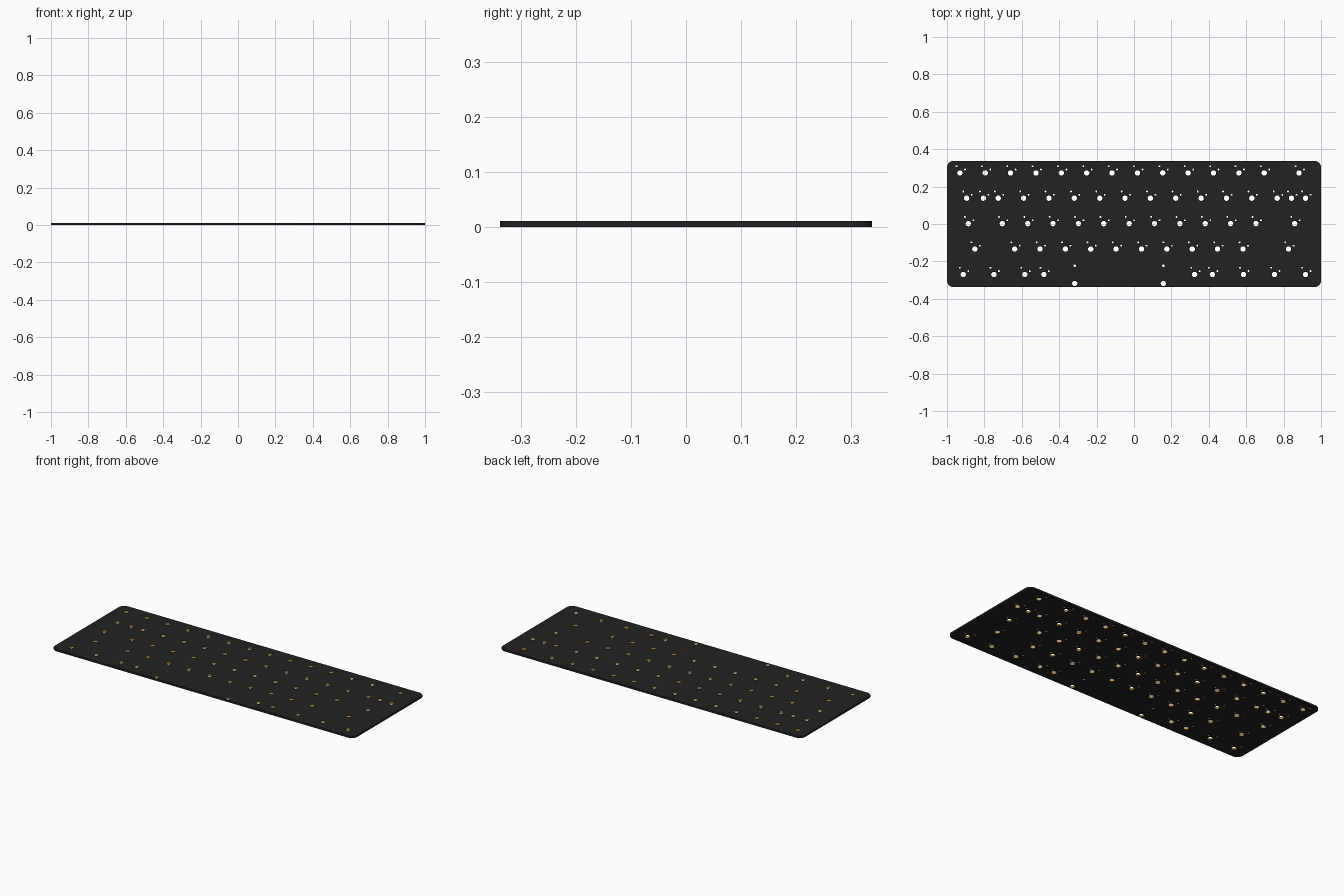
import bpy, bmesh, math

if "Cube" in bpy.data.objects:
    bpy.data.objects.remove(bpy.data.objects["Cube"])

PITCH = 0.1356
THICK = 0.0112
HX, HY, CORNER = 1.0, 0.338, 0.036


def material(name, rgb):
    m = bpy.data.materials.new(name)
    m.diffuse_color = (*rgb, 1)
    m.use_nodes = True
    m.node_tree.nodes["Principled BSDF"].inputs["Base Color"].default_value = m.diffuse_color
    return m


def run(start, count):
    return [start + i * PITCH for i in range(count)]


curve = bpy.data.curves.new("circuit_board", 'CURVE')
curve.dimensions = '2D'
curve.fill_mode = 'BOTH'
curve.extrude = THICK / 2


def outline(points):
    s = curve.splines.new('POLY')
    s.points.add(len(points) - 1)
    for p, (x, y) in zip(s.points, points):
        p.co = (x, y, 0, 1)
    s.use_cyclic_u = True


def hole(x, y, r, n):
    outline([(x + r * math.cos(2 * math.pi * i / n),
              y + r * math.sin(2 * math.pi * i / n)) for i in range(n)])


# rounded board outline
edge = []
for k, (sx, sy) in enumerate([(1, 1), (-1, 1), (-1, -1), (1, -1)]):
    for i in range(9):
        a = math.pi / 2 * (k + i / 8)
        edge.append((sx * (HX - CORNER) + CORNER * math.cos(a),
                     sy * (HY - CORNER) + CORNER * math.sin(a)))
outline(edge)

# switch holes, row by row from the back
rows = {
    0.273: run(-0.931, 13) + [0.882],
    0.138: [-0.895, -0.805] + run(-0.726, 12) + [0.842, 0.917],
    0.002: [-0.886] + run(-0.704, 11) + [0.859],
    -0.134: [-0.851] + run(-0.638, 10) + [0.826],
    -0.270: [-0.913, -0.749, -0.584, -0.482, 0.324, 0.419, 0.585, 0.751, 0.917],
}
for y, xs in rows.items():
    for x in xs:
        hole(x, y, 0.0144, 24)
        hole(x - 0.018, y + 0.036, 0.0052, 12)
        hole(x + 0.027, y + 0.018, 0.0052, 12)

# stabiliser holes for the long key
for x in (-0.317, 0.157):
    hole(x, -0.318, 0.0142, 24)
    hole(x, -0.223, 0.0075, 16)

board = bpy.data.objects.new("circuit_board", curve)
bpy.context.collection.objects.link(board)
board.location.z = THICK / 2
bpy.context.view_layer.objects.active = board
board.select_set(True)
bpy.ops.object.convert(target='MESH')
board = bpy.context.object

mesh = board.data
mesh.materials.clear()
mesh.materials.append(material("black board", (0.016, 0.016, 0.016)))
mesh.materials.append(material("gold plating", (0.65, 0.36, 0.09)))

# plated hole walls are the upright faces away from the outer edge
bm = bmesh.new()
bm.from_mesh(mesh)
bmesh.ops.remove_doubles(bm, verts=bm.verts, dist=1e-5)
bmesh.ops.recalc_face_normals(bm, faces=bm.faces)
for f in bm.faces:
    c = f.calc_center_median()
    upright = abs(f.normal.z) < 0.5
    outward = f.normal.x * c.x + f.normal.y * c.y > 0
    on_rim = (abs(c.x) > HX - 0.002 or abs(c.y) > HY - 0.002
              or (abs(c.x) > HX - CORNER and abs(c.y) > HY - CORNER and outward))
    f.material_index = 1 if upright and not on_rim else 0
bm.to_mesh(mesh)
bm.free()
bpy.ops.object.shade_smooth_by_angle(angle=math.radians(35))
